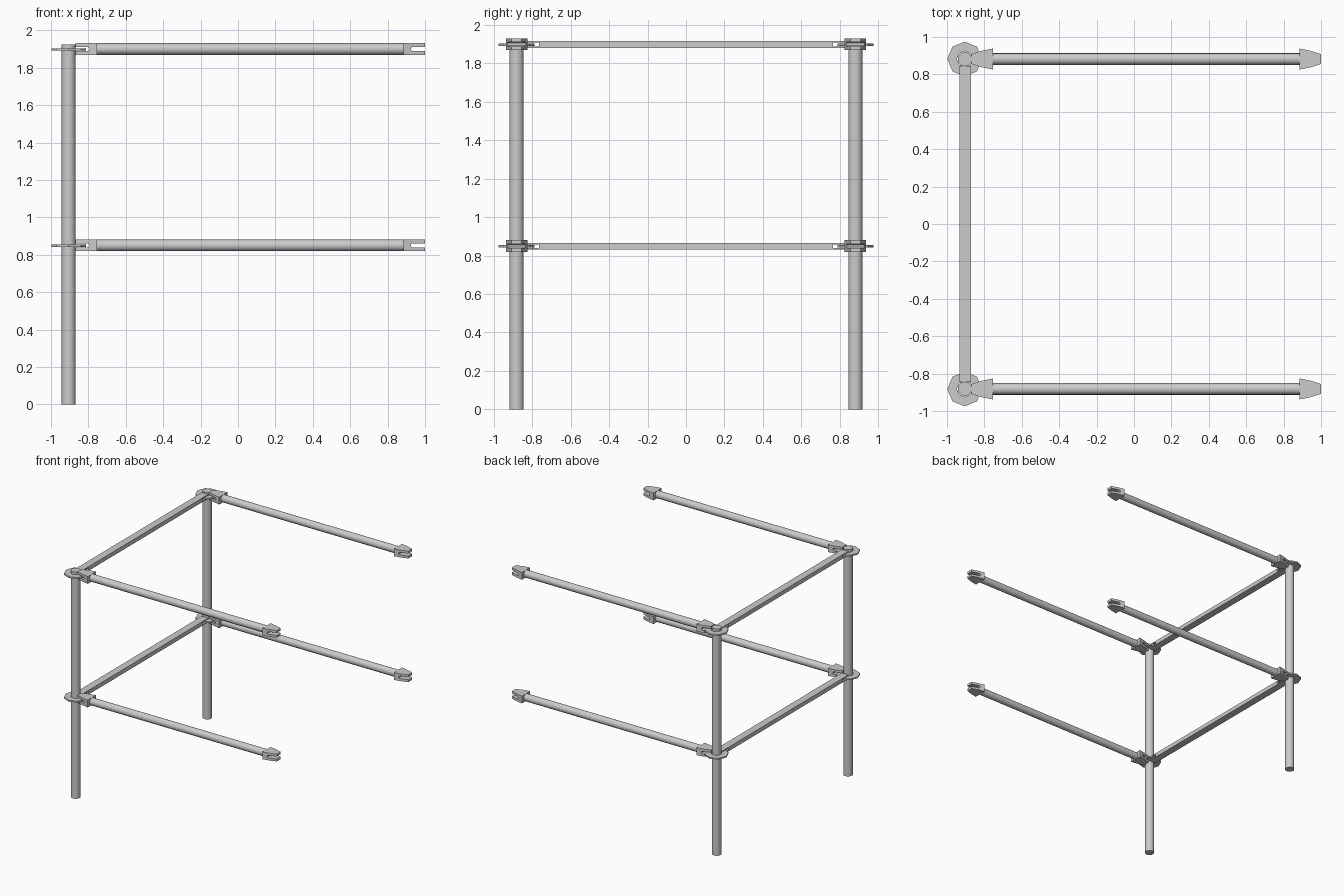
import bpy, bmesh
from math import pi, cos, sin

if "Cube" in bpy.data.objects:
    bpy.data.objects.remove(bpy.data.objects["Cube"])

POST_X, POST_Y, POST_R = -0.905, 0.882, 0.0375
LEVELS = (0.85, 1.90)


def finish(name, bm, loc, rot_z=0.0, smooth=False):
    bmesh.ops.recalc_face_normals(bm, faces=bm.faces)
    me = bpy.data.meshes.new(name)
    bm.to_mesh(me)
    bm.free()
    ob = bpy.data.objects.new(name, me)
    bpy.context.collection.objects.link(ob)
    ob.location = loc
    ob.rotation_euler.z = rot_z
    if smooth:
        bpy.ops.object.select_all(action='DESELECT')
        ob.select_set(True)
        bpy.context.view_layer.objects.active = ob
        bpy.ops.object.shade_smooth_by_angle(angle=0.7)
    return ob


def cylinder(name, r, length, loc, along_x=False, sides=16):
    bm = bmesh.new()
    bmesh.ops.create_cone(bm, cap_ends=True, segments=sides,
                          radius1=r, radius2=r, depth=length)
    if along_x:
        for v in bm.verts:
            v.co = (v.co.z, v.co.y, v.co.x)
    return finish(name, bm, loc, smooth=True)


def prism(name, profile, half_width, loc, rot_z=0.0):
    """Extrude an x-z outline across y; half_width(x) sets the plan taper."""
    bm = bmesh.new()
    near = [bm.verts.new((x, -half_width(x), z)) for x, z in profile]
    far = [bm.verts.new((x, half_width(x), z)) for x, z in profile]
    n = len(profile)
    bm.faces.new(near)
    bm.faces.new(far[::-1])
    for i in range(n):
        j = (i + 1) % n
        bm.faces.new((near[i], far[i], far[j], near[j]))
    return finish(name, bm, loc, rot_z)


def rosette(name, loc, r_out=0.093, r_in=0.042, t=0.006, n=8):
    bm = bmesh.new()
    rings = []
    for r, z, in ((r_in, -t), (r_out, -t), (r_out, t), (r_in, t)):
        rings.append([bm.verts.new((r * cos(2 * pi * i / n), r * sin(2 * pi * i / n), z))
                      for i in range(n)])
    for k in range(4):
        a, b = rings[k], rings[(k + 1) % 4]
        for i in range(n):
            j = (i + 1) % n
            bm.faces.new((a[i], a[j], b[j], b[i]))
    return finish(name, bm, loc)


# Slotted clamp head outline: back at x=0, open jaws at x=0.115
H, S, L = 0.031, 0.011, 0.115
head = [(0, -H), (0.06, -H), (L, -H), (L, -S), (0.048, -S), (0.04, -S / 2),
        (0.04, S / 2), (0.048, S), (L, S), (L, H), (0.06, H), (0, H)]


def head_taper(x):
    return 0.056 - 0.012 * x / 0.06 if x < 0.06 else 0.044 - 0.018 * (x - 0.06) / 0.055


# Flat cross bar outline with a slot in both ends
E, T, G, D = 0.845, 0.0175, 0.010, 0.765
bar = [(-E, -T), (E, -T), (E, -G), (D, -G), (D, G), (E, G),
       (E, T), (-E, T), (-E, G), (-D, G), (-D, -G), (-E, -G)]

for side, y in (("front", -POST_Y), ("back", POST_Y)):
    # Upright post
    cylinder(side + "_post", POST_R, 1.925, (POST_X, y, 0.9625))
    for lv, z in zip(("lower", "upper"), LEVELS):
        tag = f"{side}_{lv}_"
        # Connector plate and long rail with a clamp head at each end
        rosette(tag + "connector_plate", (POST_X, y, z - 0.002))
        cylinder(tag + "rail", 0.031, 1.66, (0.065, y, z), along_x=True)
        prism(tag + "rail_head_outer", head, head_taper, (1.0 - L, y, z))
        prism(tag + "rail_head_inner", head, head_taper, (-0.87 + L, y, z), pi)

# Cross bars between the posts
for lv, z in zip(("lower", "upper"), LEVELS):
    prism(lv + "_cross_bar", bar, lambda x: 0.031, (-0.902, 0, z - 0.001), pi / 2)
